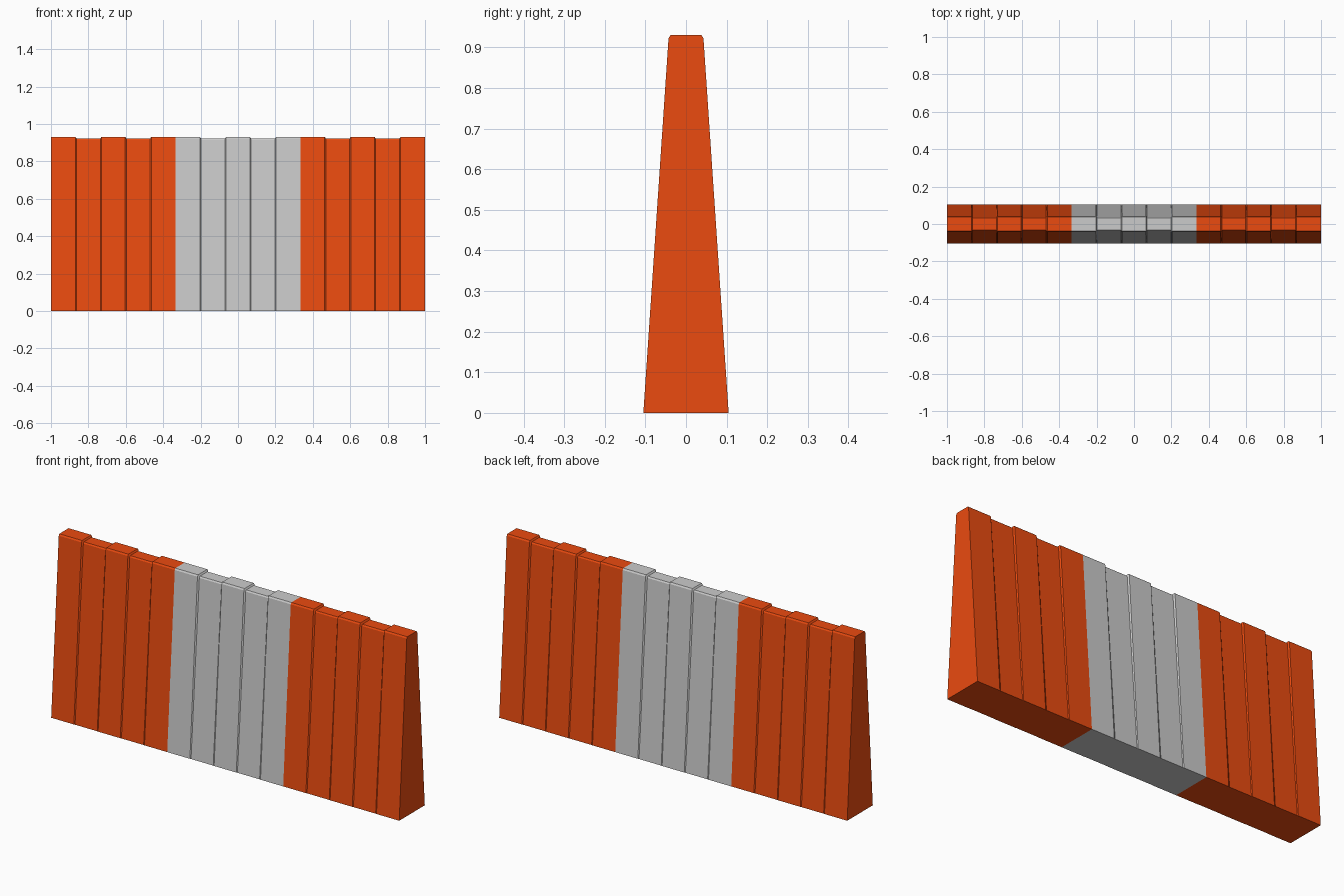
import bpy, bmesh

if "Cube" in bpy.data.objects:
    bpy.data.objects.remove(bpy.data.objects["Cube"])

RIB = 2 / 15      # width of one slat
STEP = 0.003      # half width of the bevelled step between slats


def profile(raised):
    # half section (y, z): foot, shoulder, chamfered crown
    half = [(0.105, 0), (0.043, 0.922), (0.038, 0.93)] if raised else \
           [(0.104, 0), (0.036, 0.915), (0.031, 0.922)]
    return half + [(-y, z) for y, z in reversed(half)]


def section(name, x0, mat=None):
    # five alternating raised and recessed slats lofted along x
    stations = []
    for i in range(5):
        a = x0 + i * RIB + (STEP if i > 0 else 0)
        b = x0 + (i + 1) * RIB - (STEP if i < 4 else 0)
        stations += [(a, i % 2 == 0), (b, i % 2 == 0)]
    bm = bmesh.new()
    loops = [[bm.verts.new((x, y, z)) for y, z in profile(r)] for x, r in stations]
    for p, q in zip(loops, loops[1:]):
        for j in range(len(p)):
            k = (j + 1) % len(p)
            bm.faces.new((p[j], p[k], q[k], q[j]))
    bm.faces.new(loops[0])
    bm.faces.new(loops[-1])
    bmesh.ops.recalc_face_normals(bm, faces=bm.faces)
    me = bpy.data.meshes.new(name)
    bm.to_mesh(me)
    bm.free()
    ob = bpy.data.objects.new(name, me)
    bpy.context.collection.objects.link(ob)
    if mat:
        me.materials.append(mat)


orange = bpy.data.materials.new("orange_plastic")
orange.diffuse_color = (0.83, 0.07, 0.005, 1)
orange.use_nodes = True
orange.node_tree.nodes["Principled BSDF"].inputs["Base Color"].default_value = orange.diffuse_color

# orange ends with a grey centre
section("left_barrier_section", -1, orange)
section("centre_barrier_section", -1 + 5 * RIB)
section("right_barrier_section", -1 + 10 * RIB, orange)
